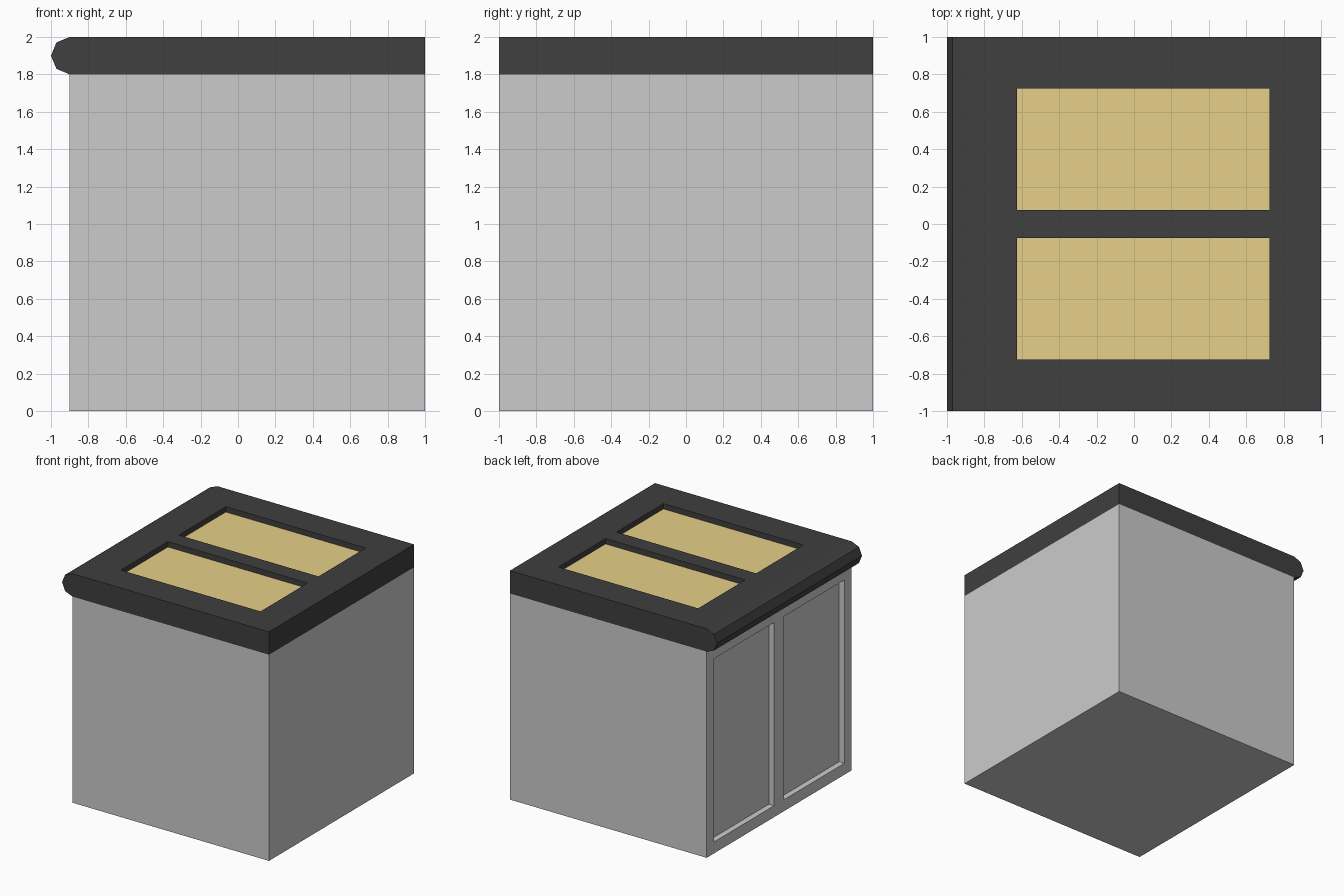
import bpy, bmesh, math

if "Cube" in bpy.data.objects:
    bpy.data.objects.remove(bpy.data.objects["Cube"])


def material(name, rgb):
    m = bpy.data.materials.new(name)
    m.diffuse_color = (*rgb, 1)
    m.use_nodes = True
    m.node_tree.nodes["Principled BSDF"].inputs["Base Color"].default_value = m.diffuse_color
    return m


def prism(name, profile, y0, y1, mat=None):
    """Extrude an x-z profile from y0 to y1."""
    bm = bmesh.new()
    face = bm.faces.new([bm.verts.new((x, y0, z)) for x, z in profile])
    ext = bmesh.ops.extrude_face_region(bm, geom=[face])["geom"]
    moved = [g for g in ext if isinstance(g, bmesh.types.BMVert)]
    bmesh.ops.translate(bm, verts=moved, vec=(0, y1 - y0, 0))
    bmesh.ops.recalc_face_normals(bm, faces=bm.faces)
    mesh = bpy.data.meshes.new(name)
    bm.to_mesh(mesh)
    bm.free()
    obj = bpy.data.objects.new(name, mesh)
    bpy.context.collection.objects.link(obj)
    if mat:
        mesh.materials.append(mat)
    return obj


def box(name, x, y, z, mat=None):
    rect = [(x[0], z[0]), (x[1], z[0]), (x[1], z[1]), (x[0], z[1])]
    return prism(name, rect, y[0], y[1], mat)


def cut(target, cutter):
    """Subtract the cutter and delete it."""
    mod = target.modifiers.new("recess", "BOOLEAN")
    mod.operation = "DIFFERENCE"
    mod.solver = "EXACT"
    mod.object = cutter
    bpy.context.view_layer.objects.active = target
    bpy.ops.object.modifier_apply(modifier=mod.name)
    bpy.data.objects.remove(cutter)


black = material("black_top", (0.05, 0.05, 0.05))
gold = material("gold_panel", (0.8, 0.63, 0.25))

# Cabinet body
body = box("cabinet_body", (-0.9, 1), (-1, 1), (0, 1.8))

# Countertop with a rounded nose overhanging the door side
nose = [(-0.9 - 0.1 * math.sin(a), 1.9 - 0.1 * math.cos(a))
        for a in (math.pi * i / 4 for i in range(5))]
top = prism("countertop", [(1, 1.8)] + nose + [(1, 2)], -1, 1, black)

for side, s in (("front", -1), ("back", 1)):
    # Recessed door panel in the overhung side
    door_y = sorted((s * 0.07, s * 0.9))
    cut(body, box("door_cutter", (-1.1, -0.85), door_y, (0.1, 1.7)))

    # Sunken gold panel in the countertop
    panel_y = sorted((s * 0.075, s * 0.725))
    panel_x = (-0.625, 0.725)
    cut(top, box("top_cutter", panel_x, panel_y, (1.9, 2.1)))
    box(f"{side}_top_panel", panel_x, panel_y, (1.9, 1.953), gold)
